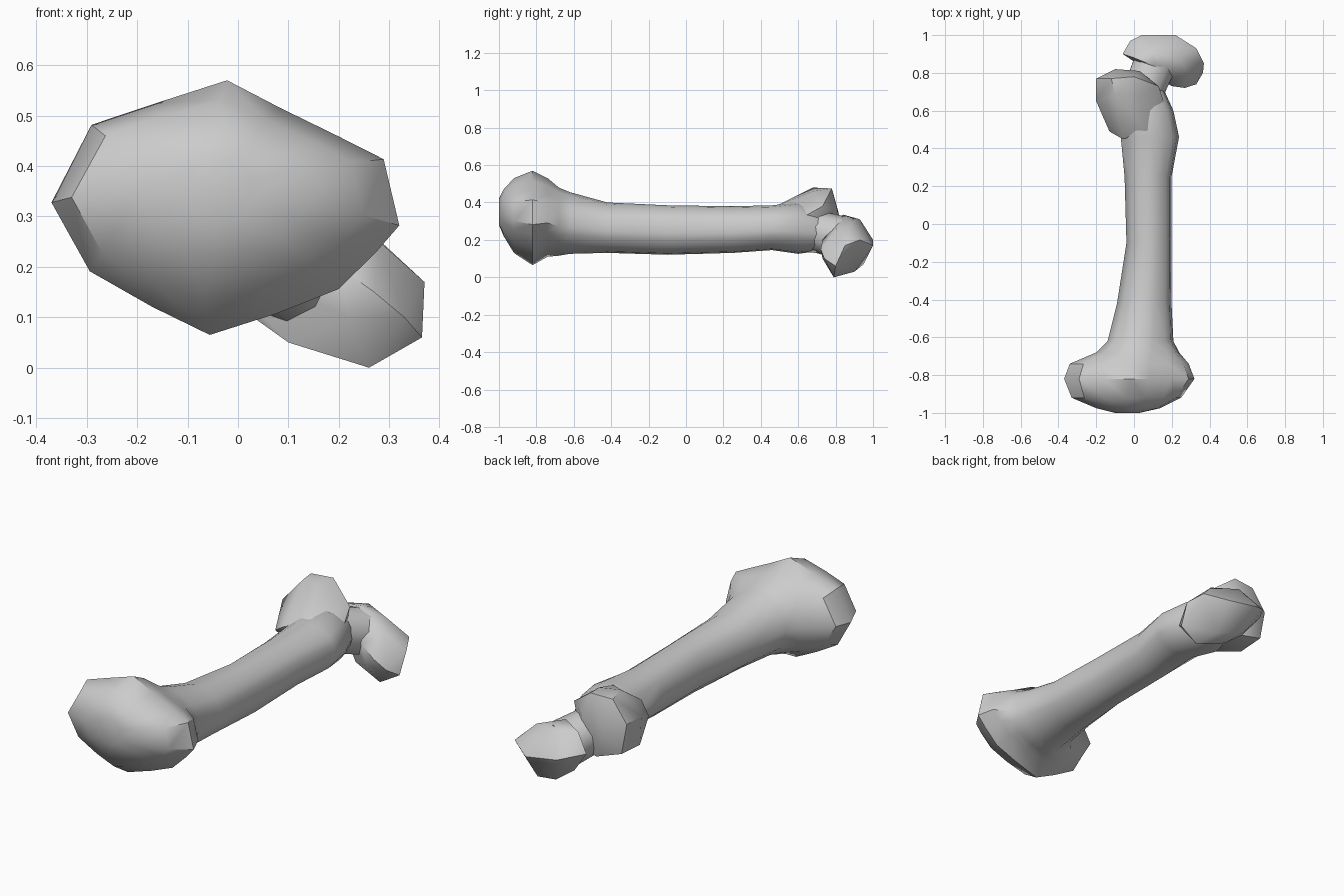
import bpy
import bmesh
from mathutils import Vector

cube = bpy.data.objects.get("Cube")
if cube:
    bpy.data.objects.remove(cube, do_unlink=True)

# Single bone colour
grey = bpy.data.materials.new("bone_grey")
grey.use_nodes = True
colour = (0.6, 0.6, 0.6, 1)
grey.diffuse_color = colour
grey.node_tree.nodes["Principled BSDF"].inputs["Base Color"].default_value = colour


def finish(bm, name, angle):
    """Turn a bmesh into a smooth-shaded bone part."""
    bmesh.ops.recalc_face_normals(bm, faces=bm.faces[:])
    mesh = bpy.data.meshes.new(name)
    bm.to_mesh(mesh)
    bm.free()
    mesh.materials.append(grey)
    obj = bpy.data.objects.new(name, mesh)
    bpy.context.collection.objects.link(obj)
    bpy.ops.object.select_all(action="DESELECT")
    obj.select_set(True)
    bpy.context.view_layer.objects.active = obj
    bpy.ops.object.shade_smooth_by_angle(angle=angle)
    return obj


def loft(name, outline, rings, angle):
    """Skin rings (y, x low, x high, z low, z high, roundness) along y."""
    bm = bmesh.new()
    loops = []
    for y, x0, x1, z0, z1, roundness in rings:
        loop = []
        for point in outline:
            p = Vector(point)
            p = p.lerp(p.normalized(), roundness)
            loop.append(bm.verts.new((
                (x0 + x1) / 2 + p.x * (x1 - x0) / 2, y,
                (z0 + z1) / 2 + p.y * (z1 - z0) / 2)))
        loops.append(loop)
    count = len(outline)
    for a, b in zip(loops, loops[1:]):
        for i in range(count):
            j = (i + 1) % count
            bm.faces.new((a[i], a[j], b[j], b[i]))
    bm.faces.new(loops[0])
    bm.faces.new(loops[-1])
    return finish(bm, name, angle)


def lump(name, points, angle):
    """Wrap a faceted knob around a few landmark points."""
    bm = bmesh.new()
    for p in points:
        bm.verts.new(p)
    hull = bmesh.ops.convex_hull(bm, input=bm.verts[:])
    loose = [v for v in hull["geom_interior"] if isinstance(v, bmesh.types.BMVert)]
    bmesh.ops.delete(bm, geom=loose, context="VERTS")
    return finish(bm, name, angle)


def tube(name, start, end, r1, r2, sides, angle):
    """Tapered tube between two points."""
    bm = bmesh.new()
    start, end = Vector(start), Vector(end)
    axis = end - start
    bmesh.ops.create_cone(bm, cap_ends=True, segments=sides,
                          radius1=r1, radius2=r2, depth=axis.length)
    turn = axis.to_track_quat("Z", "Y")
    for v in bm.verts:
        v.co = turn @ v.co + (start + end) / 2
    return finish(bm, name, angle)


# Shaft flaring into the wide knee end
knee_outline = [
    (1, -.14), (.91, .38), (.65, .56), (.32, .78), (.01, 1), (-.4, .82), (-.77, .65),
    (-1, .04), (-.78, -.5), (-.42, -.78), (-.09, -1), (.3, -.83), (.65, -.64), (.86, -.36)]
shaft_rings = [
    (-1, -.1, .03, .28, .42, 1),
    (-.975, -.2, .14, .22, .47, .6),
    (-.92, -.33, .25, .13, .53, .2),
    (-.82, -.37, .32, .065, .57, 0),
    (-.74, -.34, .29, .11, .53, .1),
    (-.68, -.2, .24, .115, .48, .5),
    (-.62, -.14, .21, .125, .455, .8),
    (-.42, -.09, .2, .13, .4, 1),
    (-.1, -.04, .2, .12, .385, 1),
    (.25, -.05, .2, .13, .38, 1),
    (.46, -.07, .24, .145, .385, 1),
    (.6, -.1, .21, .125, .4, 1),
    (.71, -.06, .16, .14, .35, 1)]
loft("shaft_and_knee_end", knee_outline, shaft_rings, 0.7)

# Outer knob at the hip end
lump("hip_outer_knob", [
    (-.1, .68, .48), (0, .78, .475), (-.12, .77, .47), (.02, .68, .46),
    (-.2, .77, .36), (-.2, .65, .36), (-.1, .82, .33), (.03, .81, .36),
    (.13, .73, .38), (.16, .64, .33), (-.13, .49, .28), (-.06, .45, .33),
    (.08, .48, .38), (-.17, .77, .2), (-.17, .62, .19), (-.04, .79, .16),
    (.1, .7, .13), (.05, .55, .14)], 0.7)

# Neck and ball of the hip joint
tube("hip_neck", (.04, .68, .25), (.12, .87, .2), .11, .12, 10, 0.7)
lump("hip_ball", [
    (-.06, .9, .22), (-.02, .97, .22), (.04, 1, .2), (.22, 1, .17),
    (.33, .93, .2), (.37, .85, .17), (.365, .8, .06), (.33, .74, .1),
    (.26, .79, 0), (.22, .9, .03), (.08, .95, .07), (.03, .87, .1),
    (.1, .82, .05), (.1, .84, .335), (0, .88, .31), (.1, .93, .31),
    (.24, .88, .29), (.28, .8, .25), (.2, .73, .2), (.22, .73, .1),
    (.27, .72, .15)], 0.8)
